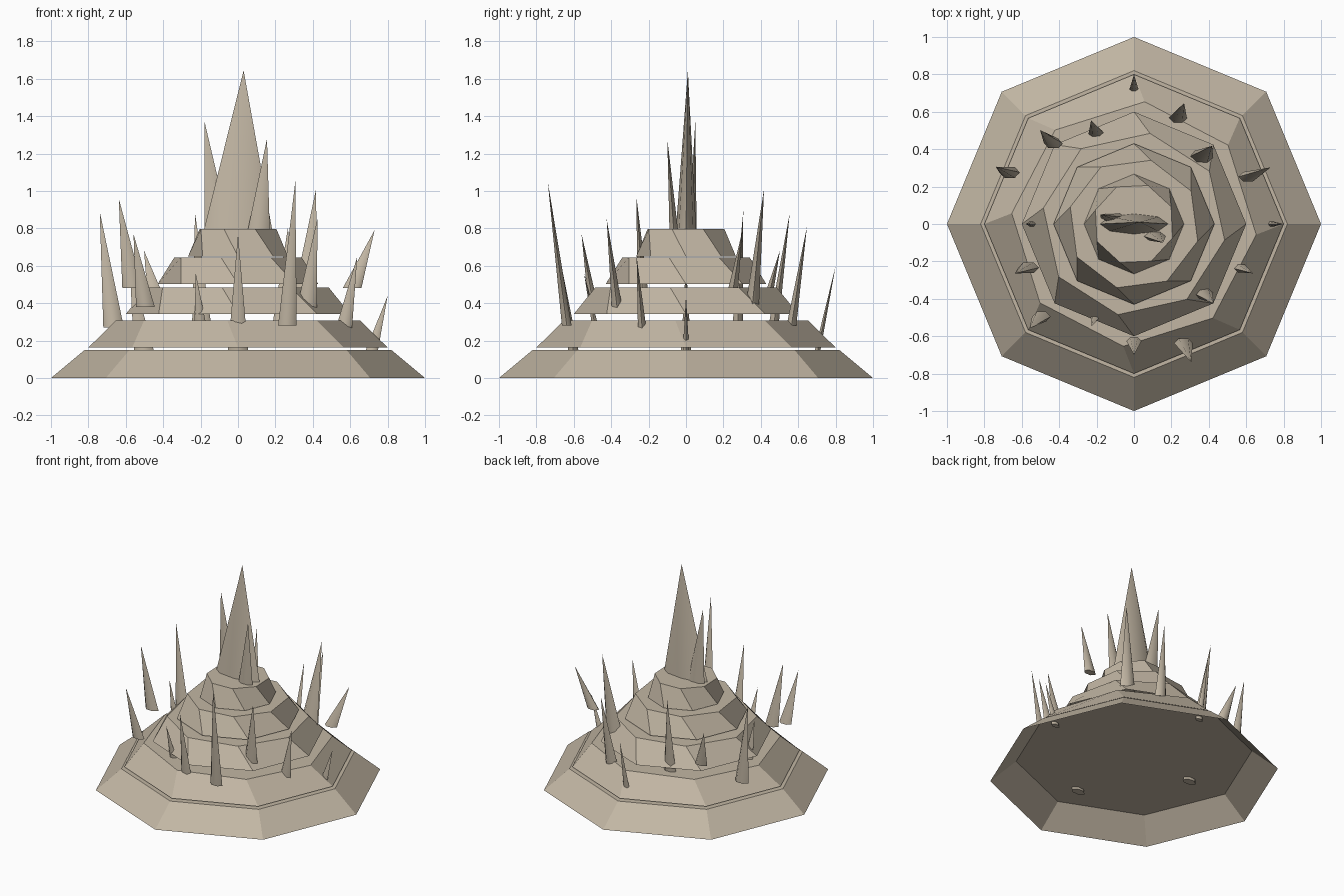
import bpy
import bmesh
from math import cos, sin, radians, tau
from mathutils import Vector

if "Cube" in bpy.data.objects:
    bpy.data.objects.remove(bpy.data.objects["Cube"], do_unlink=True)

# One stone colour throughout
stone = bpy.data.materials.new("sandy_stone")
stone.use_nodes = True
colour = (0.54, 0.47, 0.37, 1)
stone.diffuse_color = colour
bsdf = next(n for n in stone.node_tree.nodes if n.type == 'BSDF_PRINCIPLED')
bsdf.inputs["Base Color"].default_value = colour


def make_object(name, bm, smooth=False):
    bmesh.ops.recalc_face_normals(bm, faces=bm.faces[:])
    mesh = bpy.data.meshes.new(name)
    bm.to_mesh(mesh)
    bm.free()
    mesh.materials.append(stone)
    obj = bpy.data.objects.new(name, mesh)
    bpy.context.collection.objects.link(obj)
    if smooth:
        bpy.ops.object.select_all(action='DESELECT')
        obj.select_set(True)
        bpy.context.view_layer.objects.active = obj
        bpy.ops.object.shade_smooth_by_angle(angle=radians(60))
    return obj


def ring(bm, centre, rx, ry, sides, turn=0.0):
    angles = [tau * i / sides + turn for i in range(sides)]
    return [bm.verts.new(Vector(centre) + Vector((rx * cos(a), ry * sin(a), 0)))
            for a in angles]


def make_tier(name, radius, bottom, top, twist):
    """Tapered eight-sided step, open underneath, its top ring twisted."""
    bm = bmesh.new()
    low = ring(bm, (0, 0, bottom), radius, radius, 8)
    high = ring(bm, (0, 0, top), radius * 0.82, radius * 0.82, 8, -twist)
    for i in range(8):
        j = (i + 1) % 8
        bm.faces.new((low[i], low[j], high[j], high[i]))
    bm.faces.new(high)
    make_object(name, bm)


def make_spike(name, base, tip, rx, ry, sides=6):
    """Leaning, flattened spike with a closed base."""
    bm = bmesh.new()
    low = ring(bm, base, rx, ry, sides)
    point = bm.verts.new(tip)
    for i in range(sides):
        bm.faces.new((low[i], low[(i + 1) % sides], point))
    bm.faces.new(low[::-1])
    make_object(name, bm, smooth=True)


# Stepped mound: radius, bottom, top
tiers = [(1.0, 0, 0.15), (0.8, 0.163, 0.307), (0.6, 0.342, 0.485),
         (0.43, 0.502, 0.645), (0.267, 0.65, 0.796)]
for i, (radius, bottom, top) in enumerate(tiers):
    make_tier(f"mound_tier_{i + 1}", radius, bottom, top, radians(5 * i))

# Spires on the summit
make_spike("main_spire", (0, 0, 0.78), (0.03, 0.01, 1.645), 0.185, 0.055, 8)
make_spike("right_spire", (-0.11, 0.035, 0.78), (-0.18, 0.05, 1.375), 0.07, 0.025)
make_spike("left_spire", (0.11, -0.065, 0.78), (0.155, -0.1, 1.28), 0.06, 0.027)

# Spikes around the mound, evenly spaced by angle from the left side:
# base radius, tip radius, base height, tip height, half width
spikes = [
    (0.71, 0.8, 0.13, 0.44, 0.035), (0.66, 0.79, 0.48, 0.79, 0.05),
    (0.5, 0.59, 0.38, 1.01, 0.07), (0.61, 0.7, 0.28, 0.81, 0.05),
    (0.7, 0.8, 0.13, 0.6, 0.03), (0.51, 0.6, 0.3, 0.88, 0.05),
    (0.61, 0.71, 0.4, 0.68, 0.05), (0.72, 0.8, 0.27, 0.89, 0.055),
    (0.5, 0.58, 0.13, 0.61, 0.055), (0.61, 0.69, 0.48, 0.96, 0.055),
    (0.7, 0.79, 0.38, 0.77, 0.05), (0.53, 0.59, 0.3, 0.56, 0.03),
    (0.6, 0.7, 0.13, 0.77, 0.055), (0.69, 0.8, 0.28, 1.05, 0.05),
    (0.52, 0.6, 0.37, 0.85, 0.055), (0.61, 0.69, 0.25, 0.65, 0.045),
]
for i, (base_r, tip_r, base_z, tip_z, half) in enumerate(spikes):
    a = tau * i / len(spikes)
    make_spike(f"mound_spike_{i + 1}",
               (base_r * cos(a), base_r * sin(a), base_z),
               (tip_r * cos(a), tip_r * sin(a), tip_z), half, half * 0.6)
